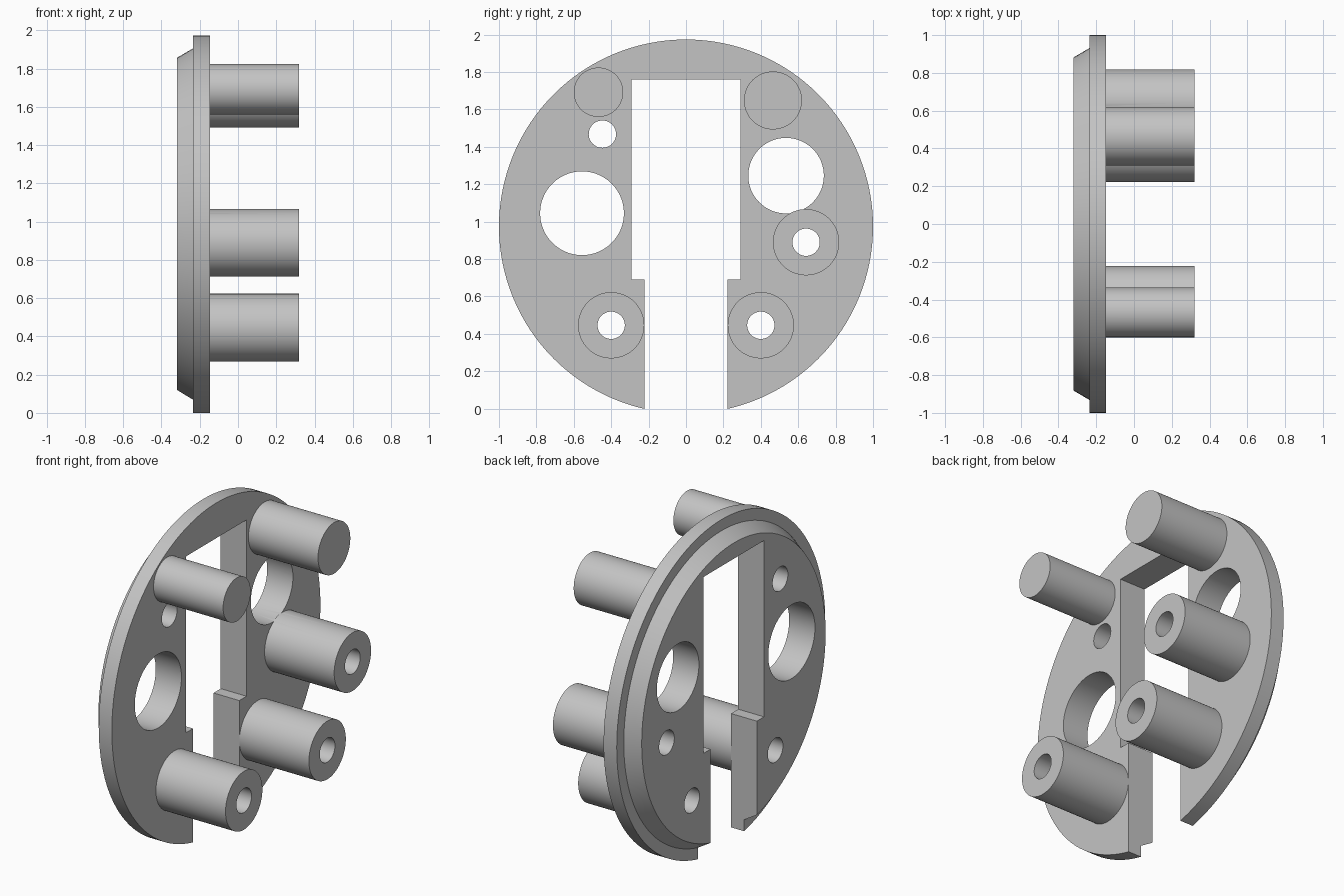
import bpy
import bmesh
from math import cos, sin, pi

cube = bpy.data.objects.get("Cube")
if cube:
    bpy.data.objects.remove(cube, do_unlink=True)

grey = bpy.data.materials.new("light_grey")
grey.use_nodes = True
colour = (0.55, 0.55, 0.55, 1)
grey.diffuse_color = colour
grey.node_tree.nodes["Principled BSDF"].inputs["Base Color"].default_value = colour

BACK, FACE, END = -0.32, -0.147, 0.32   # plate back, plate face, peg ends
CENTRE = 0.974


def loft(name, sections):
    """Closed solid through matching loops of points."""
    bm = bmesh.new()
    loops = [[bm.verts.new(p) for p in s] for s in sections]
    n = len(loops[0])
    for a, b in zip(loops, loops[1:]):
        for i in range(n):
            j = (i + 1) % n
            bm.faces.new((a[i], a[j], b[j], b[i]))
    bm.faces.new(loops[0])
    bm.faces.new(loops[-1])
    bmesh.ops.recalc_face_normals(bm, faces=bm.faces)
    mesh = bpy.data.meshes.new(name)
    bm.to_mesh(mesh)
    bm.free()
    mesh.materials.append(grey)
    obj = bpy.data.objects.new(name, mesh)
    bpy.context.collection.objects.link(obj)
    return obj


def turned(name, y, z, rings, sides=64):
    """Round solid along x from (x, radius) rings."""
    angles = [2 * pi * i / sides for i in range(sides)]
    return loft(name, [[(x, y + r * cos(a), z + r * sin(a)) for a in angles]
                       for x, r in rings])


def combine(target, tool, operation):
    mod = target.modifiers.new(operation, "BOOLEAN")
    mod.operation = operation
    mod.solver = "EXACT"
    mod.object = tool
    tool.hide_render = True
    bpy.context.view_layer.objects.active = target
    bpy.ops.object.modifier_apply(modifier=mod.name)
    bpy.data.objects.remove(tool, do_unlink=True)


# Round plate with a flange and a bevelled back step
plate = turned("mounting_plate", 0, CENTRE,
               [(BACK, 0.882), (-0.235, 0.932), (-0.235, 1), (FACE, 1)], 128)

# Stepped slot, open at the bottom
half = [(0.222, -0.2), (0.222, 0.69), (0.291, 0.69), (0.291, 1.76)]
outline = half + [(-y, z) for y, z in reversed(half)]
slot = loft("slot_cutter", [[(x, y, z) for y, z in outline] for x in (-0.5, 0.5)])
combine(plate, slot, "DIFFERENCE")

# Two large openings
for y, z, r in [(-0.556, 1.045, 0.224), (0.535, 1.246, 0.202)]:
    combine(plate, turned("opening_cutter", y, z, [(-0.5, r), (0.5, r)]), "DIFFERENCE")

# Two solid pegs above, three sleeves below
screws = [(-0.4, 0.446), (0.4, 0.446), (0.642, 0.89)]
pegs = [(-0.468, 1.692, 0.132), (0.465, 1.648, 0.155)]
for y, z, r in pegs + [(y, z, 0.177) for y, z in screws]:
    combine(plate, turned("peg", y, z, [(FACE - 0.004, r), (END, r)]), "UNION")

# Small bores through the sleeves and the plate
for y, z in screws + [(-0.447, 1.468)]:
    bore = turned("bore_cutter", y, z, [(-0.5, 0.073), (0.5, 0.073)], 48)
    combine(plate, bore, "DIFFERENCE")

bpy.ops.object.select_all(action="DESELECT")
plate.select_set(True)
bpy.context.view_layer.objects.active = plate
bpy.ops.object.shade_smooth_by_angle(angle=pi / 7)
